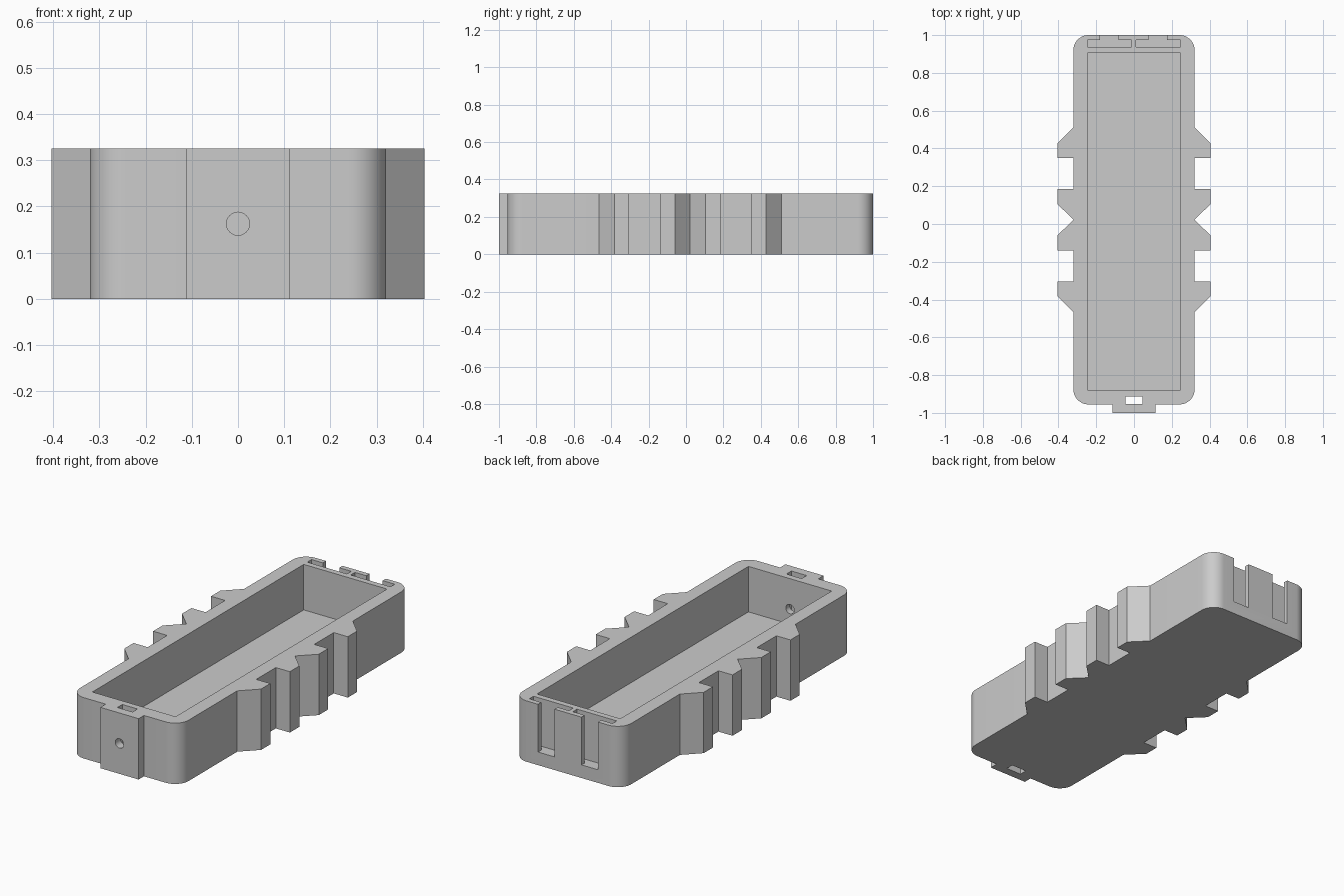
import bpy
import bmesh
from math import sin, cos, pi

cube = bpy.data.objects.get("Cube")
if cube:
    bpy.data.objects.remove(cube, do_unlink=True)

HEIGHT, HALF_W, TOOTH_X = 0.325, 0.321, 0.404
FRONT, BACK, RADIUS = -0.955, 1.0, 0.08
MID_Y = (FRONT + BACK) / 2

grey = bpy.data.materials.new("plain grey")
grey.use_nodes = True
grey.diffuse_color = (0.6, 0.6, 0.6, 1)
bsdf = grey.node_tree.nodes["Principled BSDF"]
bsdf.inputs["Base Color"].default_value = (0.6, 0.6, 0.6, 1)


def prism(name, outline, z0, z1):
    """Extrude a closed xy outline from z0 up to z1."""
    bm = bmesh.new()
    base = bm.faces.new([bm.verts.new((x, y, z0)) for x, y in outline])
    top = bmesh.ops.extrude_face_region(bm, geom=[base])["geom"]
    verts = [v for v in top if isinstance(v, bmesh.types.BMVert)]
    bmesh.ops.translate(bm, verts=verts, vec=(0, 0, z1 - z0))
    bmesh.ops.recalc_face_normals(bm, faces=bm.faces[:])
    mesh = bpy.data.meshes.new(name)
    bm.to_mesh(mesh)
    bm.free()
    mesh.materials.append(grey)
    obj = bpy.data.objects.new(name, mesh)
    bpy.context.collection.objects.link(obj)
    return obj


def box(name, x0, x1, y0, y1, z0, z1):
    return prism(name, [(x0, y0), (x1, y0), (x1, y1), (x0, y1)], z0, z1)


def arc(cx, cy, start, steps=12):
    angles = [start + pi / 2 * i / steps for i in range(steps + 1)]
    return [(cx + RADIUS * cos(a), cy + RADIUS * sin(a)) for a in angles]


# Half of the tooth profile, from the middle notch outward
teeth = [(TOOTH_X, 0.082), (TOOTH_X, 0.162), (HALF_W, 0.162),
         (HALF_W, 0.327), (TOOTH_X, 0.327), (TOOTH_X, 0.405), (HALF_W, 0.488)]
side = [(x, MID_Y - d) for x, d in reversed(teeth)]
side += [(HALF_W, MID_Y)] + [(x, MID_Y + d) for x, d in teeth]

# Tray outline: front pad, rounded corners and toothed side, mirrored in x
half = [(0.113, -1.0), (0.113, FRONT)]
half += arc(HALF_W - RADIUS, FRONT + RADIUS, -pi / 2)
half += side
half += arc(HALF_W - RADIUS, BACK - RADIUS, 0)
tray = prism("tray", half + [(-x, y) for x, y in reversed(half)], 0, HEIGHT)

# Cavity, front slot and back T-shaped slots
OVER = HEIGHT + 0.05
cutters = [
    box("cavity_cutter", -0.246, 0.246, -0.878, 0.906, 0.082, OVER),
    box("front_slot_cutter", -0.045, 0.045, -0.954, -0.912, -0.05, OVER),
]
for shift in (0, 0.257):
    tee = [(-0.247, 0.937), (-0.012, 0.937), (-0.012, 0.973), (-0.083, 0.973),
           (-0.083, 1.03), (-0.18, 1.03), (-0.18, 0.973), (-0.247, 0.973)]
    cutters.append(prism("back_slot_cutter",
                         [(x + shift, y) for x, y in tee], 0.07, OVER))

# Round hole through the front wall
bpy.ops.mesh.primitive_cylinder_add(vertices=32, radius=0.025, depth=0.3,
                                    location=(0, -0.95, HEIGHT / 2),
                                    rotation=(pi / 2, 0, 0))
hole = bpy.context.object
hole.name = "front_hole_cutter"
hole.data.materials.append(grey)
cutters.append(hole)

# Cut everything out, then drop the cutters
bpy.ops.object.select_all(action="DESELECT")
bpy.context.view_layer.objects.active = tray
tray.select_set(True)
for cutter in cutters:
    mod = tray.modifiers.new("cut", "BOOLEAN")
    mod.operation = "DIFFERENCE"
    mod.solver = "EXACT"
    mod.object = cutter
    bpy.ops.object.modifier_apply(modifier=mod.name)
    bpy.data.objects.remove(cutter, do_unlink=True)

bpy.ops.object.shade_smooth_by_angle(angle=pi / 6)
